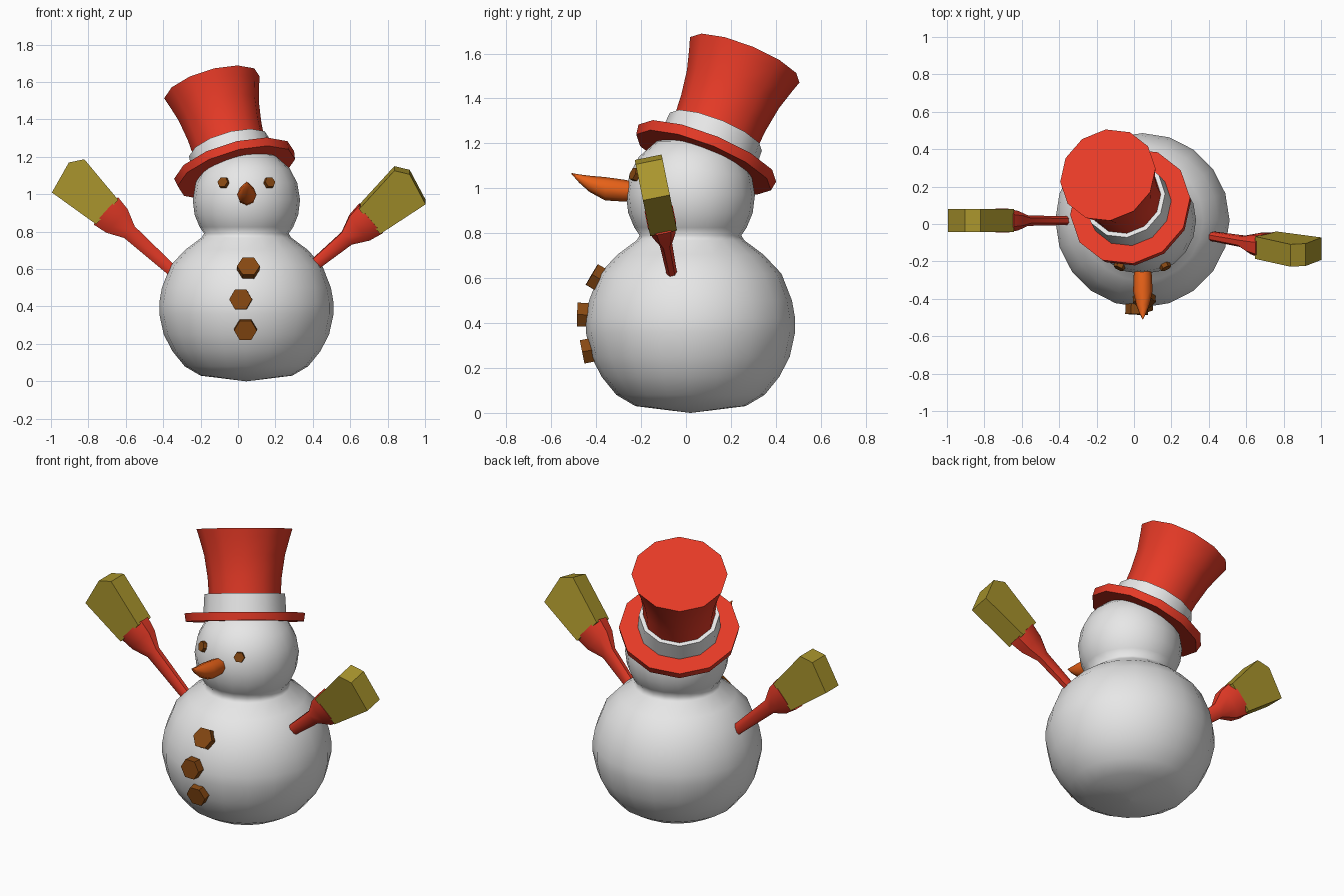
import bpy, bmesh, math
from mathutils import Vector, Matrix

if "Cube" in bpy.data.objects:
    bpy.data.objects.remove(bpy.data.objects["Cube"], do_unlink=True)


def material(name, rgb):
    m = bpy.data.materials.new(name)
    m.use_nodes = True
    m.diffuse_color = (*rgb, 1)
    m.node_tree.nodes["Principled BSDF"].inputs["Base Color"].default_value = (*rgb, 1)
    return m


WHITE = material("snow_white", (0.8, 0.8, 0.8))
RED = material("red", (0.8, 0.043, 0.02))
BROWN = material("brown", (0.24, 0.065, 0.006))
ORANGE = material("orange", (0.8, 0.12, 0.009))
OLIVE = material("olive", (0.4, 0.3, 0.026))


def loft(name, rings, mat, matrix=Matrix(), angle=40):
    """Skin a list of equally long point rings and cap both ends."""
    bm = bmesh.new()
    loops = [[bm.verts.new(matrix @ Vector(p)) for p in ring] for ring in rings]
    n = len(loops[0])
    for a, b in zip(loops, loops[1:]):
        for i in range(n):
            j = (i + 1) % n
            bm.faces.new((a[i], a[j], b[j], b[i]))
    bm.faces.new(loops[0])
    bm.faces.new(loops[-1])
    bmesh.ops.recalc_face_normals(bm, faces=bm.faces)
    me = bpy.data.meshes.new(name)
    bm.to_mesh(me)
    bm.free()
    me.shade_smooth()
    me.set_sharp_from_angle(angle=math.radians(angle))
    me.materials.append(mat)
    ob = bpy.data.objects.new(name, me)
    bpy.context.collection.objects.link(ob)
    return ob


def circle(r, z, n):
    return [(r * math.cos(math.tau * i / n), r * math.sin(math.tau * i / n), z) for i in range(n)]


def lathe(name, profile, n, mat, matrix=Matrix(), angle=40):
    return loft(name, [circle(r, z, n) for r, z in profile], mat, matrix, angle)


def facing(pos, normal):
    return Matrix.Translation(pos) @ Vector(normal).to_track_quat("Z", "Y").to_matrix().to_4x4()


# Snow body and head in one turned shape
lathe("body_and_head", [
    (0.002, 0.0), (0.245, 0.03), (0.33, 0.08), (0.395, 0.16), (0.442, 0.25), (0.466, 0.36),
    (0.466, 0.42), (0.452, 0.5), (0.405, 0.62), (0.325, 0.705), (0.24, 0.768), (0.226, 0.79),
    (0.25, 0.825), (0.277, 0.89), (0.287, 0.97), (0.272, 1.06), (0.23, 1.14), (0.15, 1.21),
    (0.002, 1.245)], 20, WHITE, Matrix.Translation((0.045, 0.02, 0)), 70)

# Tilted top hat
hat = facing((-0.015, 0.087, 1.137), (-0.257, 0.36, 0.897))
lathe("hat_brim", [(0.325, -0.024), (0.332, 0.022)], 12, RED, hat)
lathe("hat_band", [(0.228, 0.02), (0.222, 0.128)], 12, WHITE, hat)
lathe("hat_crown", [(0.197, 0.11), (0.204, 0.22), (0.222, 0.34), (0.25, 0.44), (0.264, 0.485)],
      12, RED, hat)

# Eyes and coat buttons: six-sided discs facing outwards
head_centre = Vector((0.045, 0.02, 0.97))
for side, x in (("left", 0.165), ("right", -0.075)):
    pos = Vector((x, -0.222, 1.06))
    lathe(side + "_eye", [(0.033, -0.03), (0.03, 0.018)], 6, BROWN,
          facing(pos, pos - head_centre))
for label, pos, normal in (("top", (0.055, -0.395, 0.602), (0.02, -0.85, 0.5)),
                           ("middle", (0.015, -0.455, 0.437), (-0.04, -1, 0.04)),
                           ("bottom", (0.04, -0.435, 0.277), (0, -1, -0.2))):
    lathe(label + "_button", [(0.061, -0.03), (0.061, 0.028)], 6, BROWN, facing(pos, normal))

# Carrot nose bending upwards
nose = [(-0.22, 0.985, 0.043), (-0.28, 0.99, 0.049), (-0.36, 0.998, 0.052),
        (-0.43, 1.02, 0.036), (-0.475, 1.043, 0.019), (-0.51, 1.066, 0.002)]
loft("carrot_nose", [[(0.047 + px, y, z + pz) for px, pz, _ in circle(r, 0, 8)]
                     for y, z, r in nose], ORANGE, angle=60)


def sleeve_ring(u, wide, deep):
    """Chamfered rectangle across the arm."""
    k = 0.5
    return [(u, deep * s, wide * t) for s, t in
            ((1, k), (k, 1), (-k, 1), (-1, k), (-1, -k), (-k, -1), (k, -1), (1, -k))]


# Arms: sleeve with flared cuff, and a wedge-shaped mitten
for side, sign, root, rise, lean, length in (
        ("left", 1, (0.405, -0.063, 0.62), 40, 11.5, 0.4),
        ("right", -1, (-0.35, 0.018, 0.59), 42, 0, 0.48)):
    frame = (Matrix.Translation(root) @ Matrix.Rotation(math.radians(lean), 4, "X")
             @ Matrix.Diagonal((sign, 1, 1, 1)) @ Matrix.Rotation(math.radians(-rise), 4, "Y"))
    loft(side + "_sleeve", [
        sleeve_ring(0, 0.03, 0.023), sleeve_ring(length - 0.17, 0.042, 0.028),
        sleeve_ring(length - 0.08, 0.085, 0.052), sleeve_ring(length, 0.098, 0.064)],
        RED, frame)
    outline = [(length - 0.01, 0.088), (length + 0.27, 0.128), (length + 0.32, 0.06),
               (length + 0.28, -0.12), (length - 0.01, -0.088)]
    loft(side + "_mitten", [[(u, y, v) for u, v in outline] for y in (-0.061, 0.061)],
         OLIVE, frame, 15)
